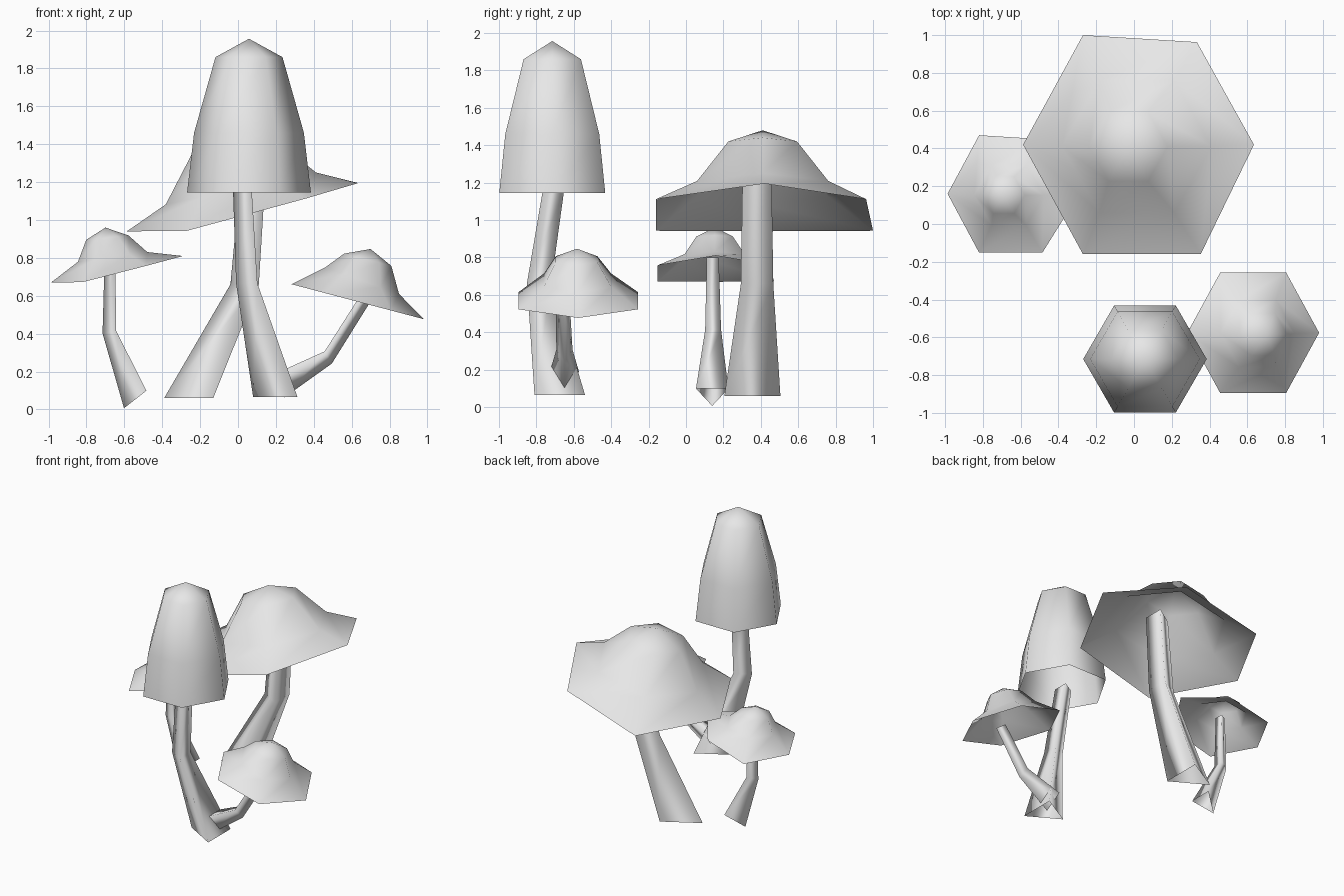
import bpy, bmesh
from math import cos, sin, pi, radians
from mathutils import Vector

if "Cube" in bpy.data.objects:
    bpy.data.objects.remove(bpy.data.objects["Cube"], do_unlink=True)

grey = bpy.data.materials.new("plain_grey")
grey.use_nodes = True
colour = (0.8, 0.8, 0.8, 1)
grey.diffuse_color = colour
grey.node_tree.nodes["Principled BSDF"].inputs["Base Color"].default_value = colour


def ring(centre, radius, sides, slope=0, start=0, stretch=1):
    """Polygon ring around centre, leaning about the y axis by slope (degrees)."""
    t = radians(slope)
    u, v = Vector((cos(t), 0, sin(t))), Vector((0, stretch, 0))
    angles = [start + 2 * pi * i / sides for i in range(sides)]
    return [Vector(centre) + radius * (cos(a) * u + sin(a) * v) for a in angles]


def loft(name, rings, apex=None):
    """Skin a sheet over the rings, closing it to a point if there is an apex."""
    bm = bmesh.new()
    rows = [[bm.verts.new(p) for p in r] for r in rings]
    n = len(rows[0])
    for low, high in zip(rows, rows[1:]):
        for i in range(n):
            j = (i + 1) % n
            bm.faces.new((low[i], low[j], high[j], high[i]))
    if apex:
        tip = bm.verts.new(apex)
        for i in range(n):
            bm.faces.new((rows[-1][i], rows[-1][(i + 1) % n], tip))
    for f in bm.faces:
        f.smooth = True
    mesh = bpy.data.meshes.new(name)
    bm.to_mesh(mesh)
    bm.free()
    mesh.materials.append(grey)
    ob = bpy.data.objects.new(name, mesh)
    bpy.context.collection.objects.link(ob)
    return ob


def stem(name, *sections):
    """Three-sided open tube; each section is centre, radius, lean."""
    loft(name, [ring(c, r, 3, lean, pi) for c, r, lean in sections])


# Tall bell mushroom
bell = (0.058, -0.715)
loft("tall_cap",
     [ring((*bell, z), r, 6) for z, r in ((1.145, .327), (1.46, .29), (1.86, .177))],
     (*bell, 1.957))
stem("tall_stem",
     ((.236, -.675, .065), .156, 0),
     ((.065, -.785, .665), .075, 0),
     ((.04, -.71, 1.15), .066, 0))

# Broad mushroom at the back
broad_rim = [(.635, .42, 1.195), (.333, .963, 1.112), (-.27, 1, .943),
             (-.587, .42, .94), (-.27, -.16, .943), (.353, -.16, 1.112)]
loft("broad_cap",
     [broad_rim,
      ring((.015, .41, 1.167), .405, 6, 12),
      ring((-.03, .41, 1.4), .212, 6, 11)],
     (-.03, .41, 1.48))
stem("broad_stem",
     ((-.217, .355, .06), .173, 0),
     ((.06, .38, .66), .1, 0),
     ((.1, .38, 1.22), .09, 8))

# Small mushroom on the right side
small_rim = [(-.29, .16, .81), (-.5, .45, .76), (-.82, .47, .672),
             (-.987, .16, .67), (-.82, -.152, .672), (-.485, -.152, .758)]
loft("small_right_cap",
     [small_rim,
      ring((-.662, .153, .805), .185, 6, 8),
      ring((-.69, .153, .907), .112, 6, 6)],
     (-.7, .155, .96))
stem("small_right_stem",
     ((-.523, .14, .068), .1, 38),
     ((-.667, .145, .41), .049, 10),
     ((-.667, .143, .8), .037, 0))

# Small tilted mushroom on the left side
loft("small_left_cap",
     [ring((.631, -.576, .569), .361, 6, -14.8, 0, 1.02),
      ring((.655, -.58, .68), .207, 6, -19.7),
      ring((.685, -.585, .79), .129, 6, -14.6)],
     (.7, -.583, .847))
stem("small_left_stem",
     ((.213, -.65, .147), .09, 110),
     ((.47, -.65, .285), .05, 120),
     ((.66, -.66, .585), .042, 147))
